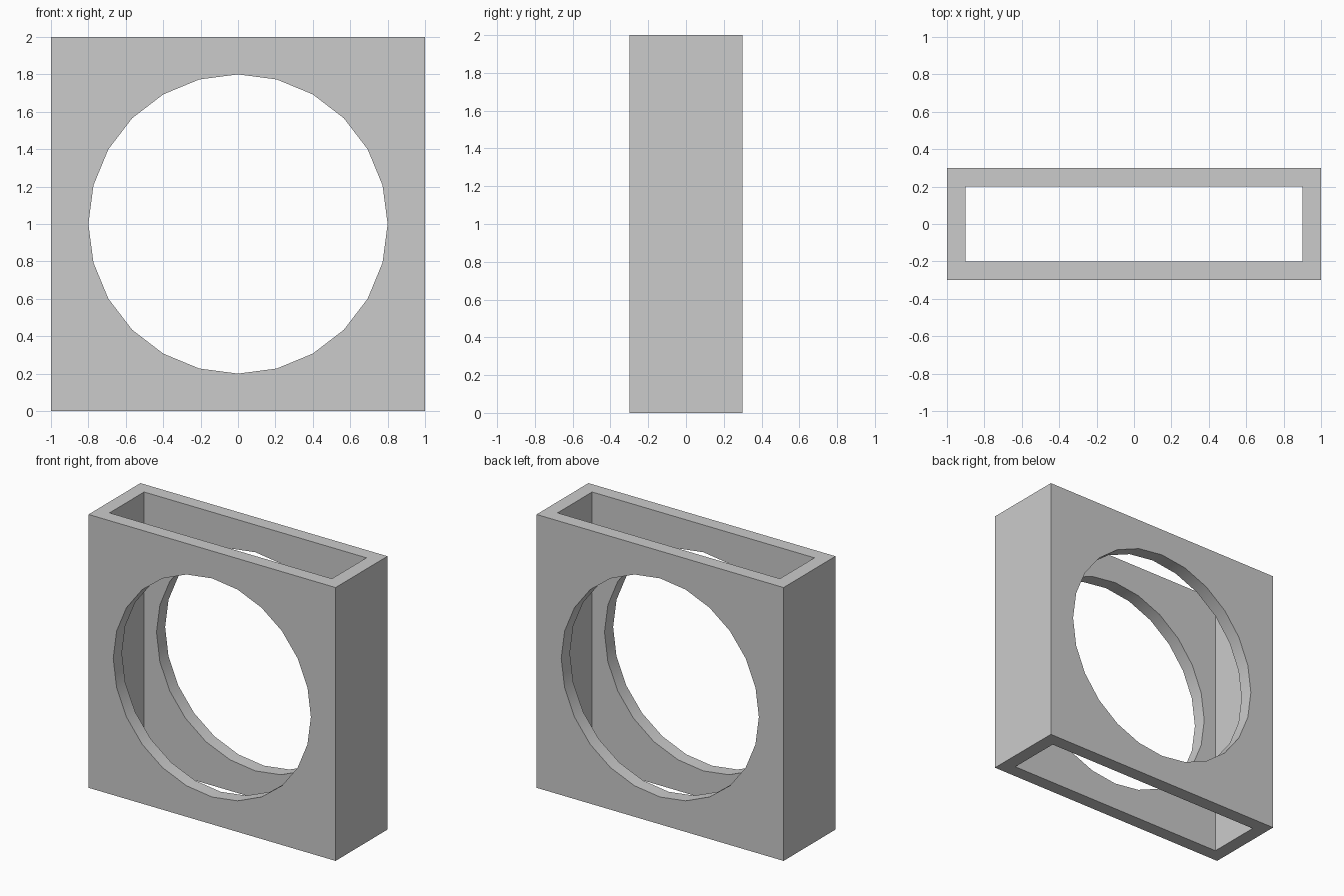
import bpy, bmesh, math

if "Cube" in bpy.data.objects:
    bpy.data.objects.remove(bpy.data.objects["Cube"])

W, D, H, T, R = 1.0, 0.3, 2.0, 0.1, 0.8  # half width, half depth, height, wall, hole radius


def rect(bm, x, y, z):
    return [bm.verts.new((sx * x, sy * y, z)) for sx, sy in ((-1, -1), (1, -1), (1, 1), (-1, 1))]


# rectangular sleeve, open at top and bottom
bm = bmesh.new()
rings = [rect(bm, W, D, 0), rect(bm, W, D, H), rect(bm, W - T, D - T, H), rect(bm, W - T, D - T, 0)]
for k in range(4):
    a, b = rings[k], rings[(k + 1) % 4]
    for i in range(4):
        j = (i + 1) % 4
        bm.faces.new((a[i], a[j], b[j], b[i]))
bmesh.ops.recalc_face_normals(bm, faces=bm.faces)
mesh = bpy.data.meshes.new("frame")
bm.to_mesh(mesh)
bm.free()
frame = bpy.data.objects.new("frame", mesh)
bpy.context.collection.objects.link(frame)

# round opening through the front and back walls
bpy.ops.mesh.primitive_cylinder_add(vertices=24, radius=R, depth=1,
                                    location=(0, 0, H / 2), rotation=(math.pi / 2, 0, 0))
cutter = bpy.context.object
cutter.name = "hole_cutter"
cutter.hide_render = True

bpy.ops.object.select_all(action='DESELECT')
frame.select_set(True)
bpy.context.view_layer.objects.active = frame
cut = frame.modifiers.new("round_hole", 'BOOLEAN')
cut.operation = 'DIFFERENCE'
cut.solver = 'EXACT'
cut.object = cutter
bpy.ops.object.modifier_apply(modifier=cut.name)
bpy.data.objects.remove(cutter)

# smooth hole rims, sharp box edges
bpy.ops.object.shade_smooth_by_angle(angle=math.radians(30))
